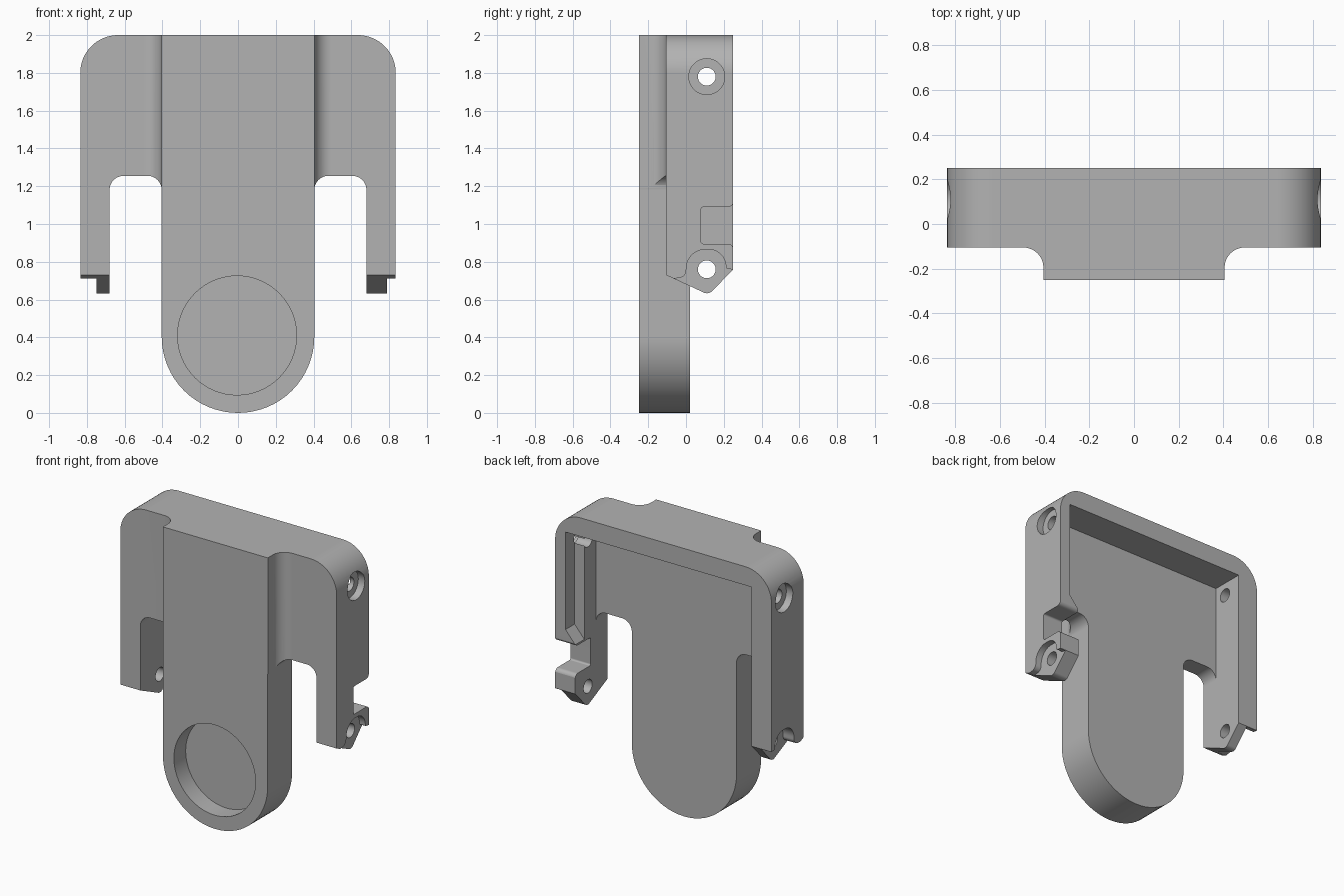
import bpy, bmesh, math
from mathutils import Vector

old = bpy.data.objects.get("Cube")
if old:
    bpy.data.objects.remove(old)

grey = bpy.data.materials.new("plain grey")
grey.use_nodes = True
colour = (0.45, 0.45, 0.45, 1)
grey.diffuse_color = colour
grey.node_tree.nodes["Principled BSDF"].inputs["Base Color"].default_value = colour


def rounded(points, seg=16):
    """Turn corners given as (u, v) or (u, v, radius) into a filleted outline."""
    out = []
    n = len(points)
    for i, p in enumerate(points):
        here = Vector(p[:2])
        if len(p) == 2:
            out.append(here)
            continue
        a = (Vector(points[i - 1][:2]) - here).normalized()
        b = (Vector(points[(i + 1) % n][:2]) - here).normalized()
        half = a.angle(b) / 2
        centre = here + (a + b).normalized() * (p[2] / math.sin(half))
        start = here + a * (p[2] / math.tan(half)) - centre
        end = here + b * (p[2] / math.tan(half)) - centre
        sweep = start.angle(end)
        for k in range(seg + 1):
            t = k / seg
            out.append(centre + (start * math.sin((1 - t) * sweep)
                                 + end * math.sin(t * sweep)) / math.sin(sweep))
    return out


def prism(name, points, axis, lo, hi):
    """Extrude an outline along an axis; the outline uses the other two axes in order."""
    def place(p, d):
        return {"x": (d, p.x, p.y), "y": (p.x, d, p.y), "z": (p.x, p.y, d)}[axis]
    bm = bmesh.new()
    outline = rounded(points)
    low = [bm.verts.new(place(p, lo)) for p in outline]
    high = [bm.verts.new(place(p, hi)) for p in outline]
    bm.faces.new(low)
    bm.faces.new(high)
    for i in range(len(low)):
        bm.faces.new((low[i - 1], low[i], high[i], high[i - 1]))
    bmesh.ops.recalc_face_normals(bm, faces=bm.faces)
    mesh = bpy.data.meshes.new(name)
    bm.to_mesh(mesh)
    bm.free()
    mesh.materials.append(grey)
    obj = bpy.data.objects.new(name, mesh)
    bpy.context.collection.objects.link(obj)
    return obj


def disc(name, u, v, r, axis, lo, hi):
    pts = [(u + r * math.cos(math.tau * k / 64), v + r * math.sin(math.tau * k / 64))
           for k in range(64)]
    return prism(name, pts, axis, lo, hi)


def box(name, x, y, z):
    return prism(name, [(x[0], y[0]), (x[1], y[0]), (x[1], y[1]), (x[0], y[1])], "z", *z)


def combine(target, tool, operation="DIFFERENCE"):
    tool.hide_render = True
    mod = target.modifiers.new("shape", "BOOLEAN")
    mod.operation = operation
    mod.solver = "EXACT"
    mod.object = tool
    bpy.context.view_layer.objects.active = target
    bpy.ops.object.modifier_apply(modifier=mod.name)
    bpy.data.objects.remove(tool)


def mirrored(half):
    """Complete a right-hand chain of points with its mirror image."""
    return half + [(-p[0], *p[1:]) for p in reversed(half)]


# Body: plan section with coves, limited by the front outline
W, LEG, TONGUE = 0.835, 0.68, 0.405
body = prism("mount_body", mirrored([
    (TONGUE, -0.25), (TONGUE, -0.105, 0.09), (W, -0.105), (W, 0.25)]), "z", -0.1, 2)
outline = prism("front_outline", mirrored([
    (TONGUE - 0.001, 0, 0.403), (TONGUE - 0.001, 1.255, 0.075), (LEG, 1.255, 0.075),
    (LEG, 0.5), (W + 0.0, 0.5), (W + 0.0, 2.0, 0.2)]), "y", -0.5, 0.5)
combine(body, outline, "INTERSECT")

# Rear cavity and round front pocket
combine(body, box("cavity", (-LEG, LEG), (0.02, 0.6), (-0.3, 1.87)))
combine(body, disc("pocket", -0.005, 0.41, 0.315, "y", -0.5, -0.12))

# Legs: pointed lower ends and outer lug recesses
for side, step in ((1, 0.79), (-1, 0.75)):
    combine(body, prism("leg_end", [(-0.3, 0.3), (-0.3, 0.82), (0.12, 0.625, 0.04),
                                    (0.4, 0.916), (0.4, 0.3)],
                        "x", *sorted((side * 0.6, side))))
    combine(body, prism("lug_recess", [
        (-0.07, 0.5), (-0.07, 0.71), (0, 0.72, 0.04), (0.005, 0.865, 0.1),
        (0.205, 0.865, 0.09), (0.212, 0.765, 0.005), (0.3, 0.75), (0.3, 0.5)],
        "x", *sorted((side * step, side))))
    combine(body, disc("counterbore", 0.11, 1.78, 0.095, "x",
                       *sorted((side * 0.785, side))))

# Left leg: rear notch and inner rebate with sloping foot
combine(body, prism("notch", [
    (0.08, 0.895, 0.012), (0.08, 1.09, 0.012), (0.251, 1.09, 0.03), (0.251, 1.15),
    (0.35, 1.15), (0.35, 0.8), (0.251, 0.8), (0.251, 0.895, 0.03)], "x", 0.6, 1))
combine(body, prism("rebate", [(0.66, 1.87), (0.755, 1.87), (0.755, 1.19), (0.66, 1.08)],
                    "y", 0.15, 0.4))

# Pin holes through both walls
for z in (0.76, 1.78):
    combine(body, disc("pin_hole", 0.11, z, 0.047, "x", -1, 1))

# Smooth curved faces, keep hard edges
bpy.ops.object.select_all(action="DESELECT")
body.select_set(True)
bpy.context.view_layer.objects.active = body
bpy.ops.object.shade_smooth_by_angle(angle=math.radians(25))
weighted = body.modifiers.new("even_shading", "WEIGHTED_NORMAL")
weighted.keep_sharp = True
